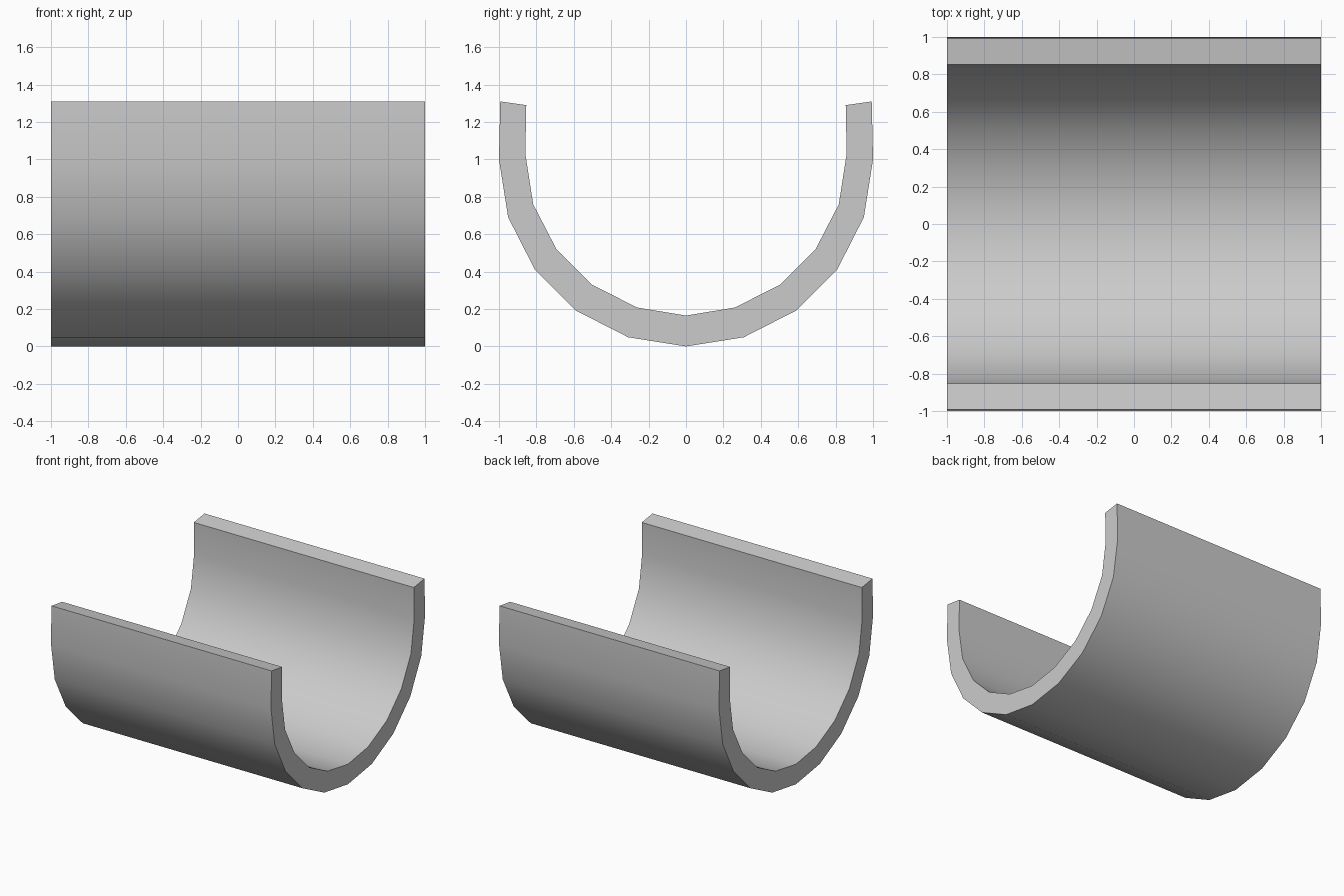
import bpy, bmesh, math

if "Cube" in bpy.data.objects:
    bpy.data.objects.remove(bpy.data.objects["Cube"])

# Half cross-section (y, z) from the bottom centre up to the rim
outer = [(math.sin(math.radians(18 * i)), 1 - math.cos(math.radians(18 * i))) for i in range(6)]
outer.append((0.993, 1.31))
inner = [(0, 0.165), (0.262, 0.208), (0.506, 0.332), (0.693, 0.52),
         (0.817, 0.76), (0.859, 1.03), (0.854, 1.29)]


def mirrored(half):
    return [(-y, z) for y, z in half[:0:-1]] + half


# Trough: ring of wall quads extruded along x
bm = bmesh.new()
rows = [[bm.verts.new((-1, y, z)) for y, z in mirrored(h)] for h in (outer, inner)]
o, n = rows
walls = [bm.faces.new((o[i], o[i + 1], n[i + 1], n[i])) for i in range(len(o) - 1)]
ext = bmesh.ops.extrude_face_region(bm, geom=walls, use_keep_orig=True)
moved = [g for g in ext["geom"] if isinstance(g, bmesh.types.BMVert)]
bmesh.ops.translate(bm, verts=moved, vec=(2, 0, 0))
bmesh.ops.recalc_face_normals(bm, faces=bm.faces[:])

mesh = bpy.data.meshes.new("half_pipe_trough")
bm.to_mesh(mesh)
bm.free()
trough = bpy.data.objects.new("half_pipe_trough", mesh)
bpy.context.collection.objects.link(trough)

# Smooth curved walls, sharp rims and ends
bpy.context.view_layer.objects.active = trough
trough.select_set(True)
bpy.ops.object.shade_smooth_by_angle(angle=math.radians(30))
